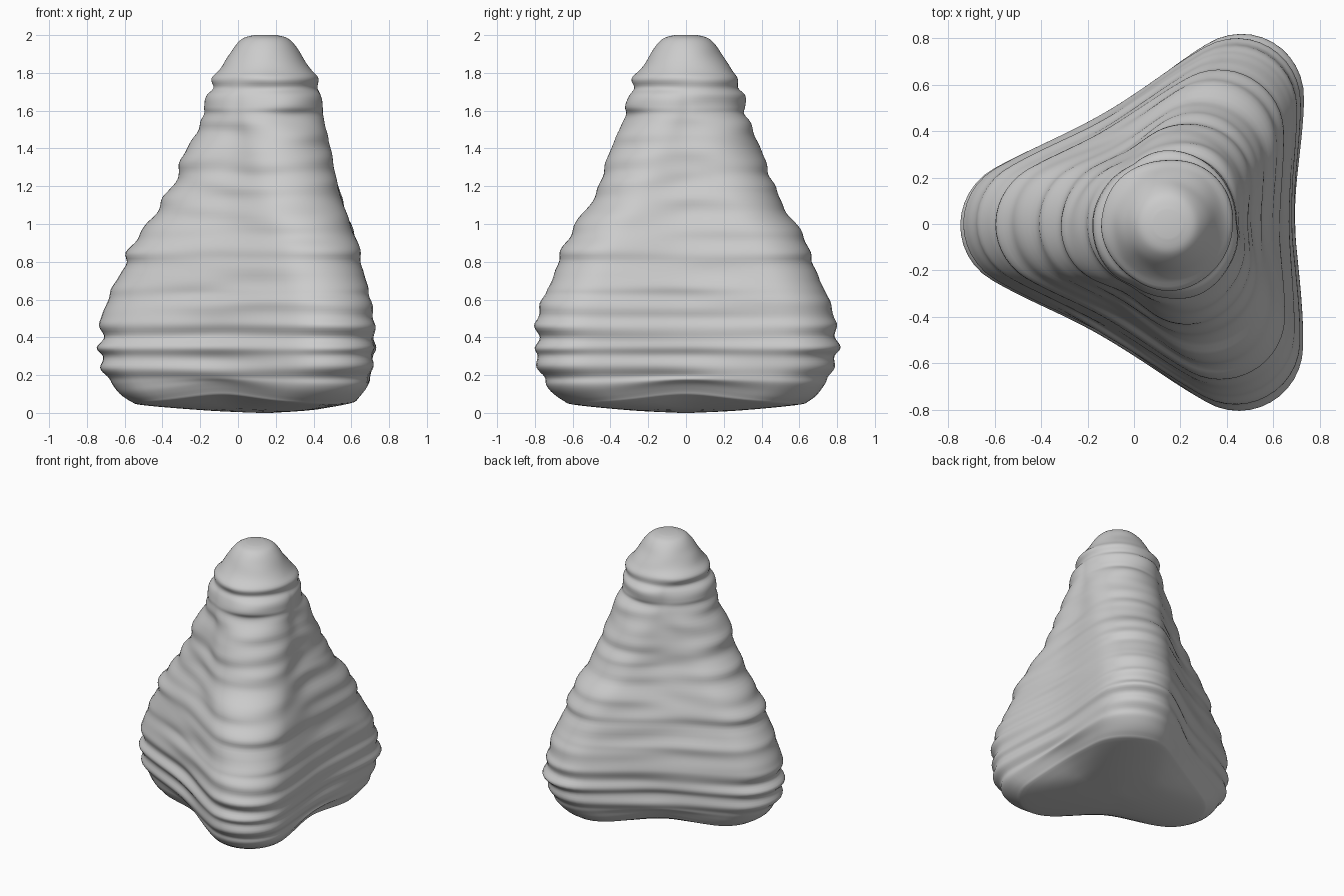
import bpy
from math import sin, cos, pi, sqrt, exp, radians
from mathutils import Vector, noise

cube = bpy.data.objects.get("Cube")
if cube:
    bpy.data.objects.remove(cube)

AXIS_X = 0.145        # the tip's vertical axis
CORNER_RADIUS = 0.275
SEGMENTS = 120
STEPS = 4             # rings between profile points

# Ragged corner profile: (height, distance from axis to a corner)
PROFILE = [
    (0.0, 0.03), (0.012, 0.3), (0.04, 0.64), (0.06, 0.71), (0.1, 0.77),
    (0.15, 0.815), (0.19, 0.83), (0.24, 0.865), (0.3, 0.86), (0.345, 0.89),
    (0.4, 0.86), (0.46, 0.88), (0.51, 0.86), (0.58, 0.85), (0.63, 0.825),
    (0.68, 0.805), (0.78, 0.74), (0.85, 0.735), (0.92, 0.675), (0.99, 0.64),
    (1.08, 0.565), (1.16, 0.52), (1.22, 0.49), (1.28, 0.455), (1.36, 0.435),
    (1.44, 0.39), (1.52, 0.36), (1.58, 0.32), (1.62, 0.325), (1.68, 0.31),
    (1.72, 0.275), (1.77, 0.28), (1.82, 0.24), (1.89, 0.195), (1.95, 0.155),
    (1.985, 0.115), (2.0, 0.06),
]


def smooth_profile(points):
    """Catmull-Rom curve through the profile points."""
    pts = [Vector(p) for p in points]
    pts = [pts[0]] + pts + [pts[-1]]
    out = []
    for a, b, c, d in zip(pts, pts[1:], pts[2:], pts[3:]):
        for i in range(STEPS):
            t = i / STEPS
            out.append(b + (c - a) * t / 2 + (a - b * 2.5 + c * 2 - d / 2) * t * t
                       + ((b - c) * 3 + d - a) * t ** 3 / 2)
    return out + [pts[-1]]


def rounded_triangle(angle, reach):
    """Distance from axis to a round-cornered, slightly hollow triangle."""
    rho = min(reach, CORNER_RADIUS)
    core = reach - rho
    third = 2 * pi / 3
    phi = abs((angle + third / 2) % third - third / 2)
    off = pi / 3 - phi
    flat = (core / 2 + rho) / cos(off)
    span = core * sin(pi / 3)
    along = flat * sin(off)
    if along < span:
        return flat - 0.05 * core * (1 - (along / span) ** 2) ** 2
    return core * cos(phi) + sqrt(max(0, rho ** 2 - (core * sin(phi)) ** 2))


def ring(z, reach):
    """One horizontal layer, with uneven ledges and a raised lower rim."""
    points = []
    for i in range(SEGMENTS):
        a = 2 * pi * i / SEGMENTS
        corner = a - pi
        r = rounded_triangle(corner, reach)
        fade = min(1, z / 0.2, (2 - z) / 0.3)
        r += 0.022 * fade * noise.noise(Vector((cos(a), sin(a), z * 11)))
        lift = 0.06 * (0.5 - 0.5 * cos(3 * corner)) * exp(-((z - 0.08) / 0.08) ** 2)
        lift *= min(1, z / 0.04)
        points.append((AXIS_X + r * cos(a), r * sin(a), z + lift))
    return points


# Stacked layers of the rock body, closed at both ends
verts, faces = [], []
rings = [ring(p.x, max(p.y, 0.01)) for p in smooth_profile(PROFILE)]
for layer in rings:
    verts += layer
for k in range(len(rings) - 1):
    for i in range(SEGMENTS):
        j = (i + 1) % SEGMENTS
        low, high = k * SEGMENTS, (k + 1) * SEGMENTS
        faces.append((low + i, low + j, high + j, high + i))
faces.append(tuple(reversed(range(SEGMENTS))))
faces.append(tuple(range(len(verts) - SEGMENTS, len(verts))))

mesh = bpy.data.meshes.new("layered_rock")
mesh.from_pydata(verts, [], faces)
rock = bpy.data.objects.new("layered_rock", mesh)
bpy.context.collection.objects.link(rock)

# Plain stone colour
stone = bpy.data.materials.new("light grey stone")
stone.use_nodes = True
colour = (0.6, 0.6, 0.6, 1)
stone.diffuse_color = colour
stone.node_tree.nodes["Principled BSDF"].inputs["Base Color"].default_value = colour
mesh.materials.append(stone)

bpy.context.view_layer.objects.active = rock
rock.select_set(True)
bpy.ops.object.shade_smooth_by_angle(angle=radians(60))
